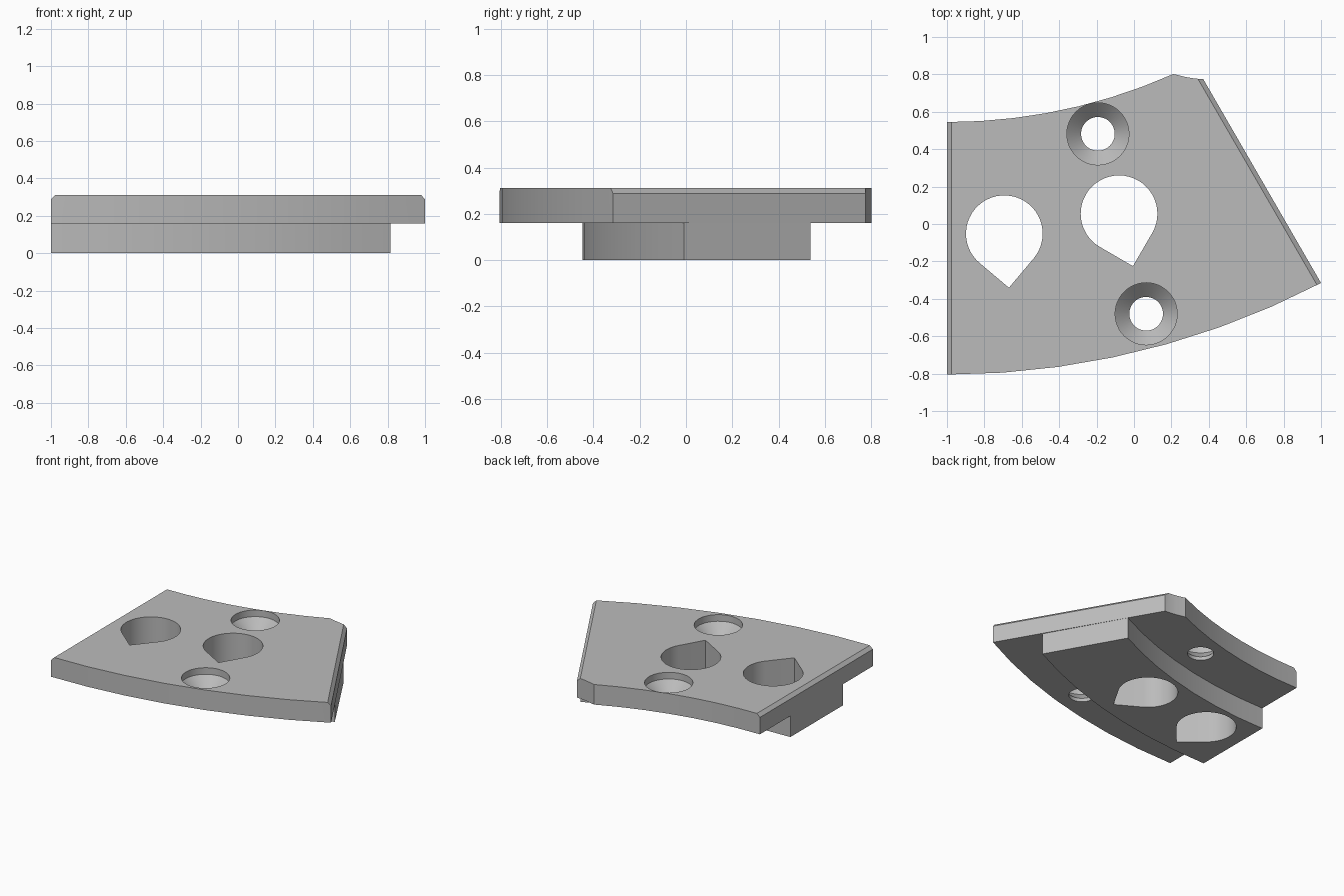
import bpy, bmesh
from math import sin, cos, pi, radians
from mathutils import Vector

cube = bpy.data.objects.get("Cube")
if cube:
    bpy.data.objects.remove(cube, do_unlink=True)

CX, CY = -1.0, 3.525          # centre shared by all the ring arcs
STEP, TOP = 0.16, 0.312       # underside and top of the flange plate

grey = bpy.data.materials.new("plain_grey")
grey.use_nodes = True
colour = (0.5, 0.5, 0.5, 1)
grey.diffuse_color = colour
grey.node_tree.nodes["Principled BSDF"].inputs["Base Color"].default_value = colour


def polar(radius, degrees):
    a = radians(degrees)
    return Vector((CX + radius * sin(a), CY - radius * cos(a)))


def arc(radius, end, steps=7):
    return [polar(radius, end * i / steps) for i in range(steps + 1)]


def circle(centre, radius, steps=48):
    return [centre + radius * Vector((cos(2 * pi * i / steps), sin(2 * pi * i / steps)))
            for i in range(steps)]


def loft(name, layers, bevel=None):
    """Closed solid through matching (outline, z) layers."""
    bm = bmesh.new()
    rings = [[bm.verts.new((p.x, p.y, z)) for p in pts] for pts, z in layers]
    n = len(rings[0])
    for low, high in zip(rings, rings[1:]):
        for i in range(n):
            j = (i + 1) % n
            bm.faces.new((low[i], low[j], high[j], high[i]))
    bm.faces.new(rings[0][::-1])
    bm.faces.new(rings[-1])
    bmesh.ops.recalc_face_normals(bm, faces=bm.faces[:])
    if bevel:
        edges = [bm.edges.get((rings[-1][a], rings[-1][b])) for a, b in bevel]
        bmesh.ops.bevel(bm, geom=edges, offset=0.024, segments=1, affect='EDGES')
    mesh = bpy.data.meshes.new(name)
    bm.to_mesh(mesh)
    bm.free()
    mesh.materials.append(grey)
    obj = bpy.data.objects.new(name, mesh)
    bpy.context.collection.objects.link(obj)
    return obj


def combine(target, other, operation):
    bpy.context.view_layer.objects.active = target
    mod = target.modifiers.new(operation, 'BOOLEAN')
    mod.operation, mod.solver, mod.object = operation, 'EXACT', other
    bpy.ops.object.modifier_apply(modifier=mod.name)
    bpy.data.objects.remove(other, do_unlink=True)


# Flange plate: outer arc, relieved inner corner, inner arc; chamfered ends
outer = arc(4.33, 27.51)
relief = [Vector(p) for p in ((0.37, 0.775), (0.33, 0.777), (0.28, 0.785))]
outline = outer + relief + arc(2.98, 23.96)[::-1]
last = len(outer) - 1
segment = loft("ring_segment", [(outline, STEP), (outline, TOP)],
               bevel=[(last, last + 1), (len(outline) - 1, 0)])

# Narrower rib below the plate
rib_outline = arc(3.972, 27.2) + arc(3.345, 26.75)[::-1]
combine(segment, loft("lower_rib", [(rib_outline, 0), (rib_outline, STEP)]), 'UNION')

# Teardrop openings with the tip pointing outwards
for angle in (4.9, 14.85):
    centre, r = polar(3.59, angle), 0.205
    start = radians(angle - 45)
    drop = [centre + r * Vector((cos(start + 1.5 * pi * i / 36), sin(start + 1.5 * pi * i / 36)))
            for i in range(37)]
    drop.append(polar(3.59 + r * 2 ** 0.5, angle))
    combine(segment, loft("teardrop_cutter", [(drop, -0.1), (drop, 0.5)]), 'DIFFERENCE')

# Countersunk screw holes
for place in ((-0.193, 0.482), (0.065, -0.48)):
    centre = Vector(place)
    layers = [(circle(centre, r), z) for r, z in
              ((0.09, 0.1), (0.09, 0.187), (0.166, 0.262), (0.166, 0.5))]
    combine(segment, loft("screw_cutter", layers), 'DIFFERENCE')

# Smooth arcs, crisp corners
bpy.ops.object.select_all(action='DESELECT')
segment.select_set(True)
bpy.context.view_layer.objects.active = segment
bpy.ops.object.shade_smooth_by_angle(angle=radians(25))
